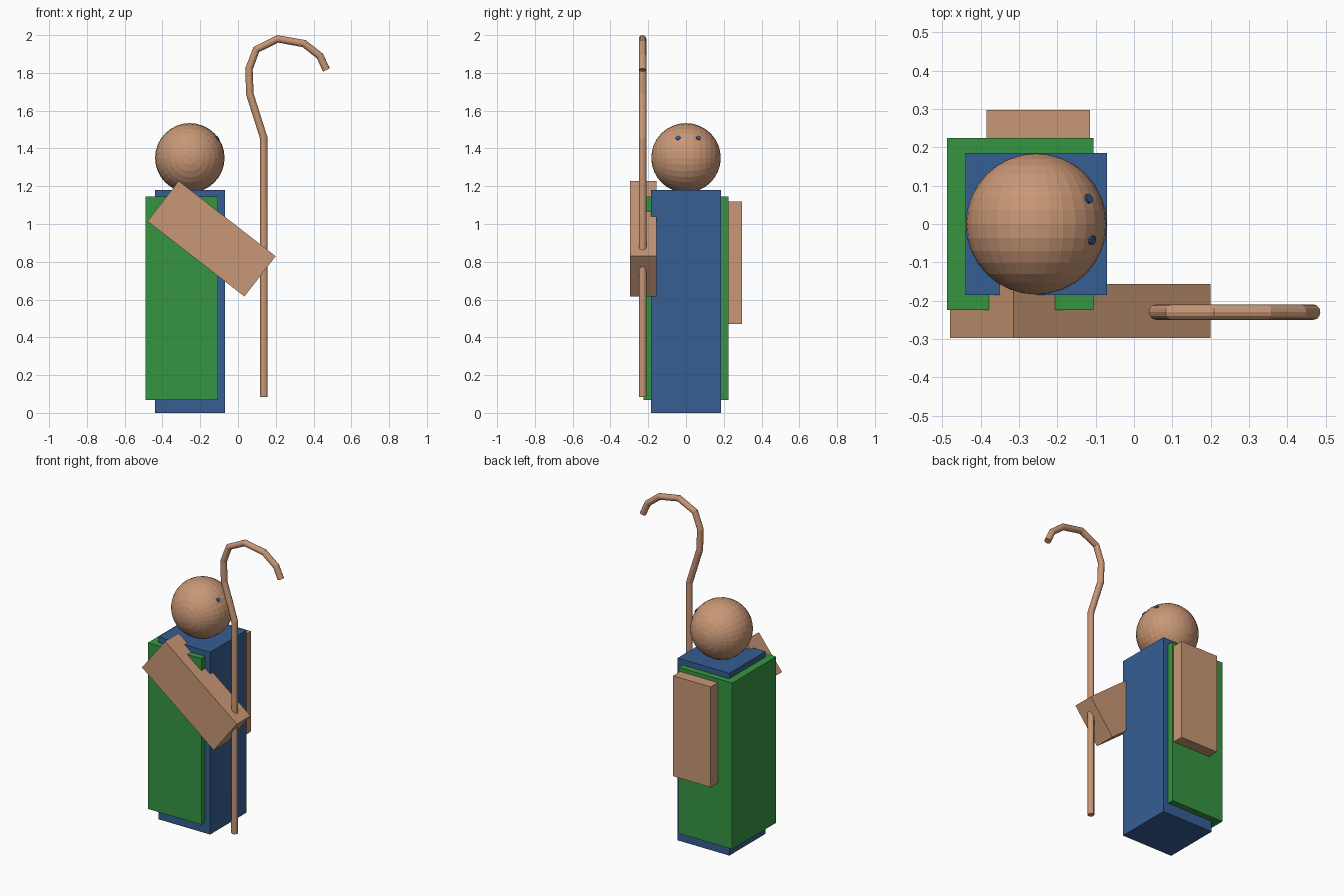
import bpy, math
from mathutils import Vector

if "Cube" in bpy.data.objects:
    bpy.data.objects.remove(bpy.data.objects["Cube"])


def material(name, rgb):
    m = bpy.data.materials.new(name)
    m.diffuse_color = (*rgb, 1)
    m.use_nodes = True
    m.node_tree.nodes["Principled BSDF"].inputs["Base Color"].default_value = m.diffuse_color
    return m


TAN = material("tan", (0.58, 0.31, 0.18))
GREEN = material("green", (0.037, 0.30, 0.055))
BLUE = material("blue", (0.036, 0.112, 0.29))


def finish(name, mat):
    ob = bpy.context.object
    ob.name = name
    ob.data.materials.append(mat)
    return ob


def box(name, center, size, mat, tilt=0):
    bpy.ops.mesh.primitive_cube_add(size=1, location=center, rotation=(0, math.radians(tilt), 0))
    bpy.context.object.scale = size
    return finish(name, mat)


# Robe and the cloak wrapped round its back and sides
box("robe", (-0.255, 0, 0.59), (0.37, 0.37, 1.18), BLUE)
box("cloak", (-0.297, 0, 0.607), (0.383, 0.45, 1.075), GREEN)

# Arms: one hanging, one reaching forward to the staff
ARM = (0.27, 0.14, 0.65)
box("hanging_arm", (-0.25, 0.227, 0.795), ARM, TAN)
box("reaching_arm", (-0.14, -0.227, 0.922), ARM, TAN, tilt=-52.2)

# Faceted head, poles pointing sideways
head_center, head_radius = Vector((-0.255, 0, 1.35)), 0.184
bpy.ops.mesh.primitive_uv_sphere_add(segments=32, ring_count=16, radius=head_radius,
                                     location=head_center, rotation=(math.pi / 2, 0, 0))
finish("head", TAN)

# Eyes: thin discs lying on the head, which looks toward +x
for side, y in (("right", -0.042), ("left", 0.066)):
    d = Vector((0, y, 0.105))
    d.x = math.sqrt(head_radius ** 2 - d.length_squared)
    bpy.ops.mesh.primitive_cylinder_add(vertices=10, radius=0.013, depth=0.008,
                                        location=head_center + d,
                                        rotation=d.to_track_quat('Z', 'Y').to_euler())
    finish(side + "_eye", BLUE)

# Crooked staff: round tube along a polyline
path = [(0.137, 0.083), (0.137, 1.453), (0.063, 1.687), (0.058, 1.82), (0.097, 1.924),
        (0.211, 1.98), (0.35, 1.955), (0.434, 1.889), (0.468, 1.815)]
curve = bpy.data.curves.new("staff_path", 'CURVE')
curve.dimensions = '3D'
curve.bevel_depth = 0.02
curve.bevel_resolution = 4
curve.use_fill_caps = True
spline = curve.splines.new('POLY')
spline.points.add(len(path) - 1)
for p, (x, z) in zip(spline.points, path):
    p.co = (x, -0.23, z, 1)
spline.use_smooth = False
staff = bpy.data.objects.new("staff", curve)
bpy.context.collection.objects.link(staff)
bpy.ops.object.select_all(action='DESELECT')
staff.select_set(True)
bpy.context.view_layer.objects.active = staff
bpy.ops.object.convert(target='MESH')
finish("staff", TAN)
